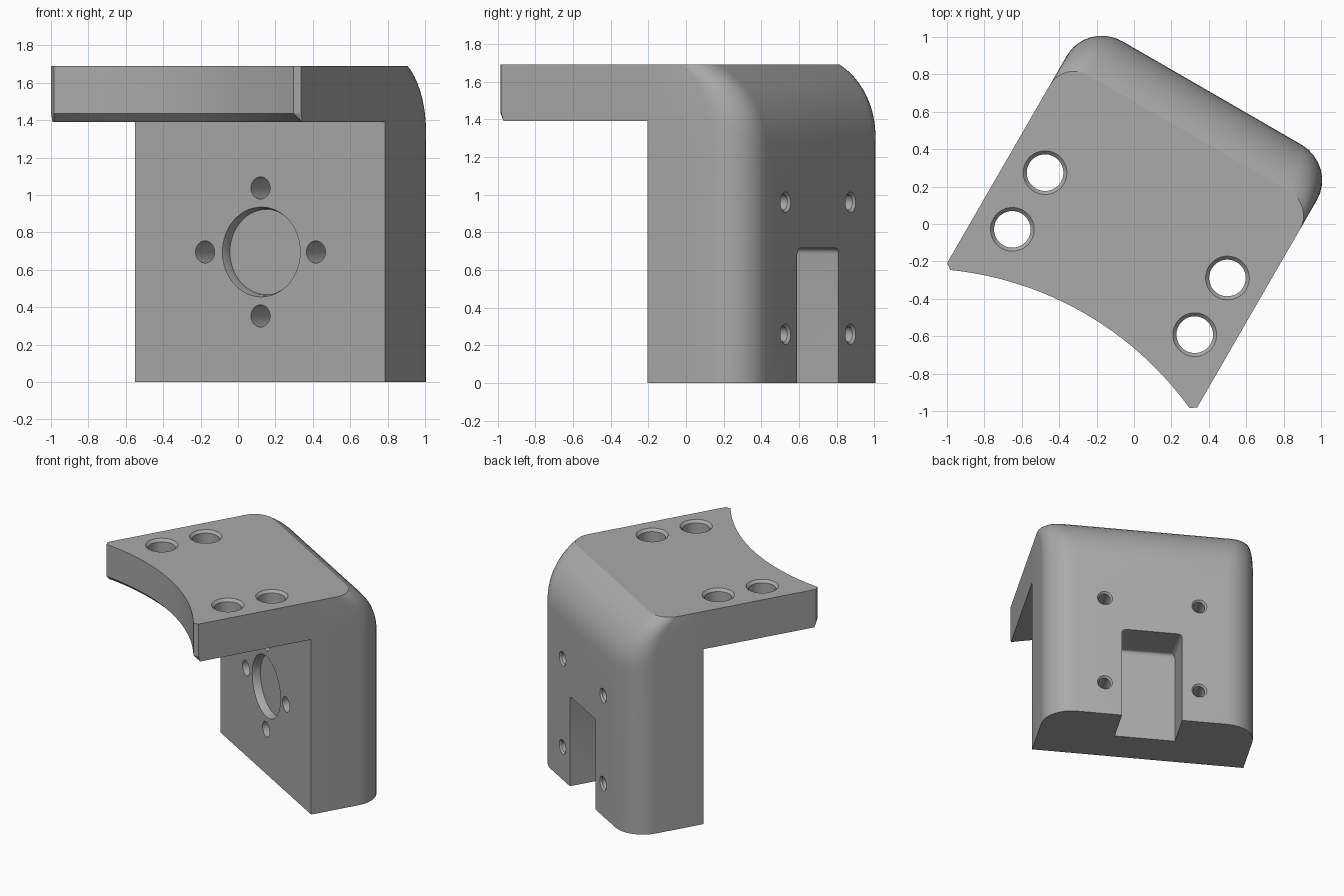
import bpy, bmesh, math
from mathutils import Matrix, Vector

if "Cube" in bpy.data.objects:
    bpy.data.objects.remove(bpy.data.objects["Cube"])

# Local frame: u = width, v = depth towards the back, z = up; turned -30 deg at the end
CU, HALF = 0.011, 0.772           # width centre and half width
WALL_F, WALL_B = 0.216, 0.815     # wall front and back
TOP, PLATE_Z = 1.69, 1.39

grey = bpy.data.materials.new("mid grey")
grey.diffuse_color = (0.4, 0.4, 0.4, 1)
grey.use_nodes = True
grey.node_tree.nodes["Principled BSDF"].inputs["Base Color"].default_value = grey.diffuse_color


def finish(name, bm):
    bmesh.ops.remove_doubles(bm, verts=bm.verts, dist=1e-5)
    bmesh.ops.recalc_face_normals(bm, faces=bm.faces)
    me = bpy.data.meshes.new(name)
    bm.to_mesh(me)
    bm.free()
    ob = bpy.data.objects.new(name, me)
    bpy.context.collection.objects.link(ob)
    me.materials.append(grey)
    return ob


def loft(name, rings):
    """Skin a stack of equal-length closed rings and cap both ends."""
    bm = bmesh.new()
    rows = [[bm.verts.new(p) for p in ring] for ring in rings]
    n = len(rows[0])
    for a, b in zip(rows, rows[1:]):
        for i in range(n):
            j = (i + 1) % n
            bm.faces.new((a[i], a[j], b[j], b[i]))
    bm.faces.new(rows[0][::-1])
    bm.faces.new(rows[-1])
    return finish(name, bm)


def lathe(name, profile, origin, axis, seg=40):
    """Round cutter from (radius, distance along axis) pairs."""
    q = Vector(axis).to_track_quat('Z', 'Y').to_matrix().to_4x4()
    m = Matrix.Translation(origin) @ q
    return loft(name, [[m @ Vector((r * math.cos(2 * math.pi * i / seg),
                                    r * math.sin(2 * math.pi * i / seg), d))
                        for i in range(seg)] for r, d in profile])


def boolean(target, tool, op):
    mod = target.modifiers.new(op, 'BOOLEAN')
    mod.operation, mod.object, mod.solver = op, tool, 'EXACT'
    bpy.context.view_layer.objects.active = target
    bpy.ops.object.modifier_apply(modifier=mod.name)
    bpy.data.objects.remove(tool)


# Wall: rounded back corners, back curving forward towards the top
def wall_ring(z, back, r, steps=8):
    pts = [(CU - HALF, WALL_F, z), (CU + HALF, WALL_F, z)]
    for side in (1, -1):
        arc = []
        for i in range(steps + 1):
            a = math.pi / 2 * i / steps
            arc.append((CU + side * (HALF - r + r * math.cos(a)), back - r + r * math.sin(a), z))
        pts += arc if side == 1 else arc[::-1]
    return pts


R, SWEEP, N = 0.463, math.radians(62.3), 10
rings = [wall_ring(0, WALL_B, 0.22)]
for k in range(N + 1):
    t = SWEEP * k / N
    rings.append(wall_ring(TOP - R * math.sin(SWEEP) + R * math.sin(t),
                           WALL_B - R * (1 - math.cos(t)), 0.22 - 0.07 * k / N))
bracket = loft("bracket", rings)


# Top plate: concave front edge, chamfered underneath
def plate_ring(z, shift):
    half, sag, n = HALF - 0.033 + shift * 0.65, 0.158, 24
    rad = (half * half + sag * sag) / (2 * sag)
    pts = [(CU - HALF, -0.68 + shift * 0.3, z)]
    for i in range(n + 1):
        u = half * (2 * i / n - 1)
        pts.append((CU + u, -0.704 + shift + sag - rad + math.sqrt(rad * rad - u * u), z))
    pts += [(CU + HALF, -0.68 + shift * 0.3, z), (CU + HALF, WALL_F, z), (CU - HALF, WALL_F, z)]
    return pts


plate = loft("top_plate", [plate_ring(PLATE_Z, 0.045), plate_ring(PLATE_Z + 0.045, 0),
                           plate_ring(TOP, 0)])
boolean(bracket, plate, 'UNION')

# Countersunk plate holes
for side in (-1, 1):
    for v in (0, -0.35):
        boolean(bracket, lathe("plate_hole", [(0.137, -0.02), (0.117, 0), (0.098, 0.02), (0.098, 0.5)],
                               (CU + 0.003 + side * 0.563, v, TOP), (0, 0, -1)), 'DIFFERENCE')

# Round front pocket and its four surrounding holes
boolean(bracket, lathe("front_pocket", [(0.24, -0.05), (0.24, 0), (0.23, 0.03), (0.228, 0.06)],
                       (CU + 0.008, WALL_F, 0.695), (0, 1, 0), 64), 'DIFFERENCE')
for du, dz in ((0.342, 0), (-0.342, 0), (0, 0.342), (0, -0.342)):
    boolean(bracket, lathe("front_hole", [(0.059, -0.05), (0.059, 0.23)],
                           (CU + 0.003 + du, WALL_F, 0.695 + dz), (0, 1, 0), 32), 'DIFFERENCE')

# Back screw holes
for side in (-1, 1):
    for z in (0.26, 0.96):
        boolean(bracket, lathe("back_hole", [(0.069, -0.014), (0.055, 0), (0.042, 0.013), (0.042, 0.25)],
                               (CU + side * 0.345, WALL_B, z), (0, -1, 0), 32), 'DIFFERENCE')

# Open-bottomed back slot with softened upper edges
bm = bmesh.new()
bmesh.ops.create_cube(bm, size=1, matrix=Matrix.Translation((CU, 0.76, 0.308)) @
                      Matrix.Diagonal((0.44, 0.5, 0.816, 1)))
edges = [e for e in bm.edges if all(v.co.z > 0.6 for v in e.verts)
         and (all(v.co.y < 0.6 for v in e.verts) or abs(e.verts[0].co.x - e.verts[1].co.x) < 0.01)]
bmesh.ops.bevel(bm, geom=edges, offset=0.03, segments=4, profile=0.5, affect='EDGES')
boolean(bracket, finish("back_slot", bm), 'DIFFERENCE')

# Crisp edges, smooth curves, final turn
bracket.rotation_euler.z = math.radians(-30)
bpy.ops.object.select_all(action='DESELECT')
bracket.select_set(True)
bpy.context.view_layer.objects.active = bracket
bpy.ops.object.shade_smooth_by_angle(angle=math.radians(25))
